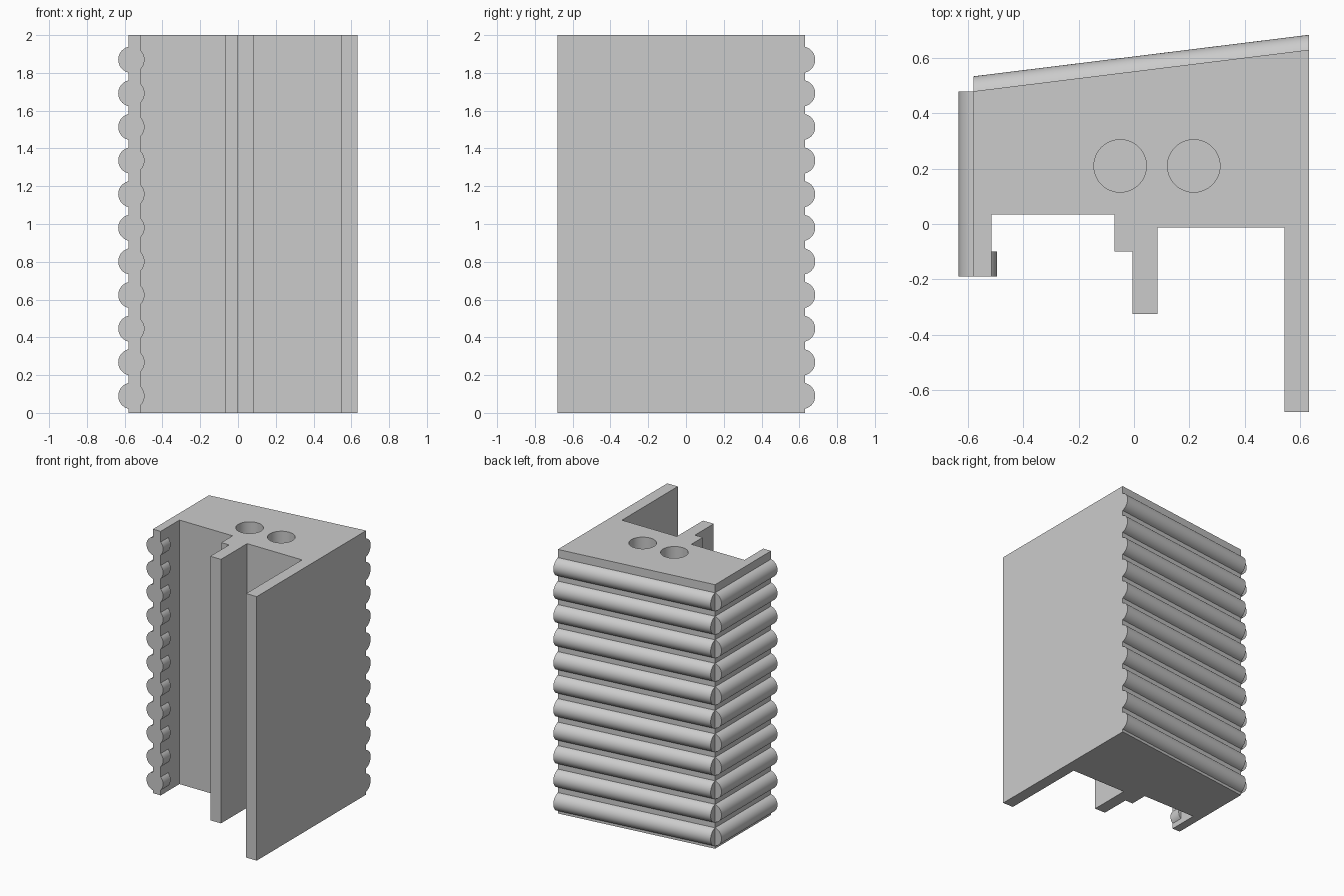
import bpy, bmesh, math
from mathutils import Vector

cube = bpy.data.objects.get("Cube")
if cube:
    bpy.data.objects.remove(cube, do_unlink=True)

HEIGHT = 2.0
COUNT, PITCH, FIRST = 11, 0.178, 0.09
RADIUS = 0.07
UP = Vector((0, 0, 1))

grey = bpy.data.materials.new("light grey")
grey.use_nodes = True
grey.diffuse_color = (0.6, 0.6, 0.6, 1)
grey.node_tree.nodes["Principled BSDF"].inputs["Base Color"].default_value = (0.6, 0.6, 0.6, 1)


def extrude(name, profile, offset):
    """Closed profile swept along an offset into a solid object."""
    bm = bmesh.new()
    face = bm.faces.new([bm.verts.new(p) for p in profile])
    swept = bmesh.ops.extrude_face_region(bm, geom=[face], use_keep_orig=True)
    moved = [v for v in swept["geom"] if isinstance(v, bmesh.types.BMVert)]
    bmesh.ops.translate(bm, verts=moved, vec=offset)
    bmesh.ops.recalc_face_normals(bm, faces=bm.faces)
    mesh = bpy.data.meshes.new(name)
    bm.to_mesh(mesh)
    bm.free()
    mesh.materials.append(grey)
    obj = bpy.data.objects.new(name, mesh)
    bpy.context.collection.objects.link(obj)
    return obj


def select(obj):
    bpy.ops.object.select_all(action="DESELECT")
    obj.select_set(True)
    bpy.context.view_layer.objects.active = obj


def log_row(name, start, end, outward, inset, steps=24):
    """Stack of logs showing through a wall; inset is the axis depth behind it."""
    start, end, outward = Vector(start), Vector(end), Vector(outward)
    centre = start - outward * inset + UP * FIRST
    half = math.acos(inset / RADIUS)
    angles = [half * (2 * i / steps - 1) for i in range(steps + 1)]
    arc = [centre + RADIUS * (math.cos(a) * outward + math.sin(a) * UP) for a in angles]
    obj = extrude(name, arc, end - start)
    array = obj.modifiers.new("stack", "ARRAY")
    array.count = COUNT
    array.use_relative_offset = False
    array.use_constant_offset = True
    array.constant_offset_displace = (0, 0, PITCH)
    select(obj)
    bpy.ops.object.modifier_apply(modifier="stack")
    bpy.ops.object.shade_smooth_by_angle(angle=math.radians(30))


# Main block: plan outline with front ribs and a slanted back wall
outline = [(-0.58, -0.19), (-0.515, -0.19), (-0.515, 0.035), (-0.07, 0.035),
           (-0.07, -0.1), (-0.005, -0.1), (-0.005, -0.325), (0.085, -0.325),
           (0.085, -0.012), (0.545, -0.012), (0.545, -0.68), (0.633, -0.68),
           (0.633, 0.63), (-0.58, 0.48)]
body = extrude("wall_block", [(x, y, 0) for x, y in outline], UP * HEIGHT)

# Two blind round holes in the top
for x in (-0.05, 0.216):
    ring = [(x + 0.095 * math.cos(math.tau * i / 48),
             0.21 + 0.095 * math.sin(math.tau * i / 48), 1.0) for i in range(48)]
    cutter = extrude("hole_cutter", ring, UP * 1.2)
    cutter.hide_render = True
    cut = body.modifiers.new("hole", "BOOLEAN")
    cut.operation = "DIFFERENCE"
    cut.solver = "EXACT"
    cut.object = cutter
    select(body)
    bpy.ops.object.modifier_apply(modifier="hole")
    bpy.data.objects.remove(cutter, do_unlink=True)
select(body)
bpy.ops.object.shade_smooth_by_angle(angle=math.radians(20))

# Log cladding on the slanted back, the right side and inside the front right edge
log_row("back_logs", (-0.58, 0.48, 0), (0.633, 0.63, 0), (0, 1, 0), 0.016)
log_row("right_side_logs", (-0.58, -0.19, 0), (-0.58, 0.48, 0), (-1, 0, 0), 0.016)
log_row("inner_log_ends", (-0.515, -0.19, 0), (-0.515, -0.1, 0), (1, 0, 0), 0.05)
